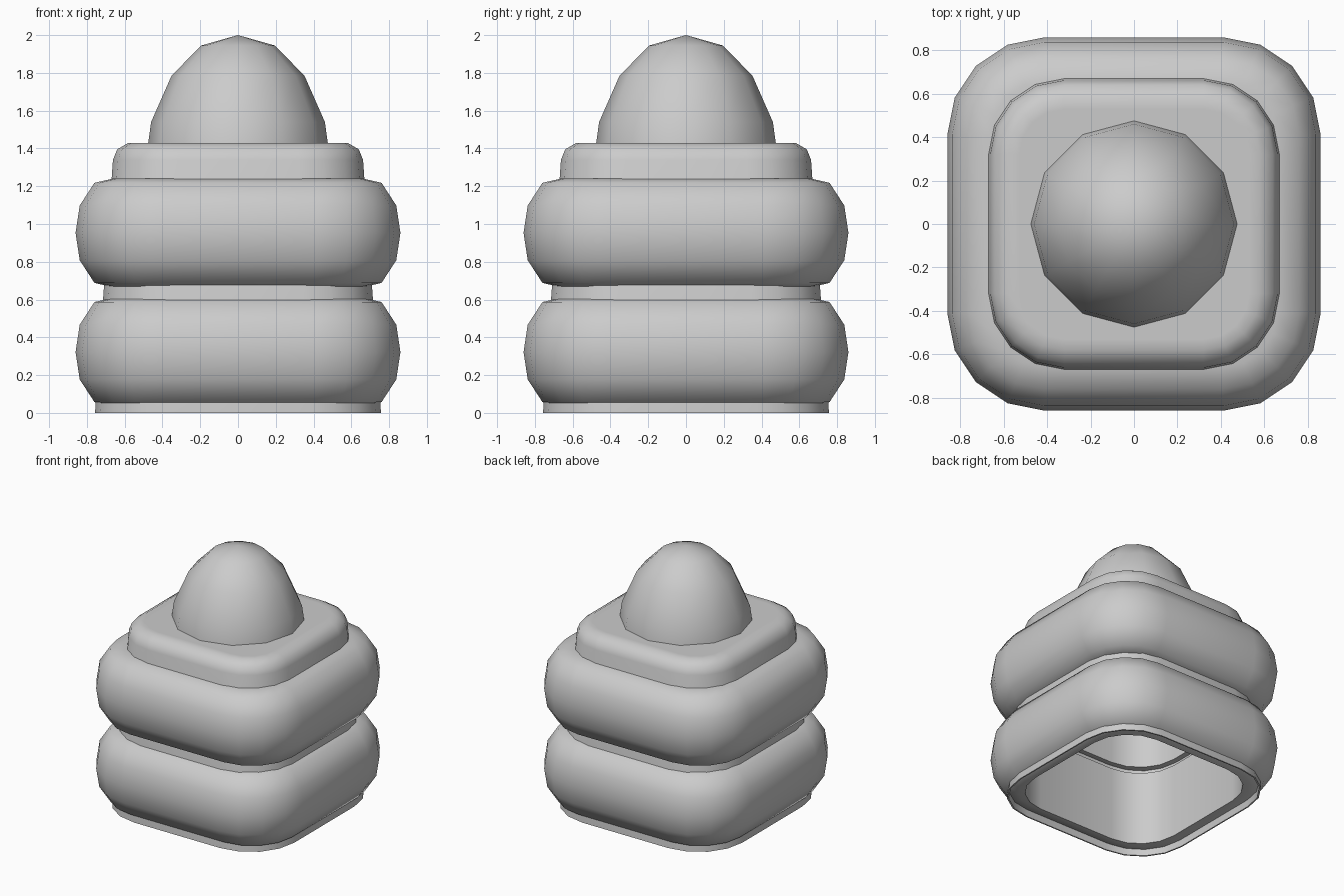
import bpy, bmesh, math

cube = bpy.data.objects.get("Cube")
if cube:
    bpy.data.objects.remove(cube, do_unlink=True)

grey = bpy.data.materials.new("plain_grey")
grey.use_nodes = True
colour = (0.6, 0.6, 0.6, 1)
grey.diffuse_color = colour
grey.node_tree.nodes["Principled BSDF"].inputs["Base Color"].default_value = colour


def rounded_square(half, core):
    """Outline with corner arcs centred on the corners of a core square."""
    pts = []
    for q in range(4):
        mid = math.radians(45 + 90 * q)
        cx = math.copysign(core, math.cos(mid))
        cy = math.copysign(core, math.sin(mid))
        for i in range(5):
            a = math.radians(90 * q + 22.5 * i)
            pts.append((cx + (half - core) * math.cos(a),
                        cy + (half - core) * math.sin(a)))
    return pts


def polygon(radius, sides):
    return [(radius * math.cos(math.tau * i / sides),
             radius * math.sin(math.tau * i / sides)) for i in range(sides)]


def loft(name, sections, closed=False, angle=30):
    """Skin a stack of (outline, height) sections; closed makes a hollow ring."""
    bm = bmesh.new()
    rings = [[bm.verts.new((x, y, z)) for x, y in outline]
             for outline, z in sections]
    pairs = list(zip(rings, rings[1:]))
    if closed:
        pairs.append((rings[-1], rings[0]))
    else:
        bm.faces.new(rings[0])
        bm.faces.new(rings[-1])
    n = len(rings[0])
    for low, high in pairs:
        for i in range(n):
            j = (i + 1) % n
            bm.faces.new((low[i], low[j], high[j], high[i]))
    bmesh.ops.remove_doubles(bm, verts=bm.verts, dist=0.0005)
    bmesh.ops.recalc_face_normals(bm, faces=bm.faces)
    mesh = bpy.data.meshes.new(name)
    bm.to_mesh(mesh)
    bm.free()
    mesh.materials.append(grey)
    obj = bpy.data.objects.new(name, mesh)
    bpy.context.collection.objects.link(obj)
    bpy.ops.object.select_all(action="DESELECT")
    obj.select_set(True)
    bpy.context.view_layer.objects.active = obj
    bpy.ops.object.shade_smooth_by_angle(angle=math.radians(angle))


# Bulging rings: half of the profile, mirrored about the middle height
bulge = [(0.66, 0.288), (0.76, 0.265), (0.838, 0.145)]
hole = rounded_square(0.645, 0.33)


def tier(name, middle):
    profile = [(s, middle - h) for s, h in bulge] + [(0.86, middle)]
    profile += [(s, middle + h) for s, h in reversed(bulge)]
    outer = [(rounded_square(s, 0.41), z) for s, z in profile]
    loft(name, [(hole, middle - 0.29)] + outer + [(hole, middle + 0.29)], True, 45)


tier("lower_tier", 0.322)
tier("upper_tier", 0.953)

# Thin tapered shell, open below: down the inside, then up the outside
inside = [(0.53, 1.422), (0.575, 1.422), (0.632, 1.388), (0.654, 1.335), (0.747, 0)]
outside = [(0.757, 0), (0.662, 1.34), (0.64, 1.395), (0.58, 1.43), (0.53, 1.43)]
core = [(rounded_square(s, 0.32 + 0.17 * max(0, s - 0.662) / 0.3), z)
        for s, z in inside + outside]
loft("tapered_shell", core, angle=60)

# Twelve-sided dome
dome = [(0.476, 1.425), (0.46, 1.54), (0.352, 1.785), (0.195, 1.945), (0.0001, 2.0)]
loft("dome", [(polygon(r, 12), z) for r, z in dome], angle=40)
